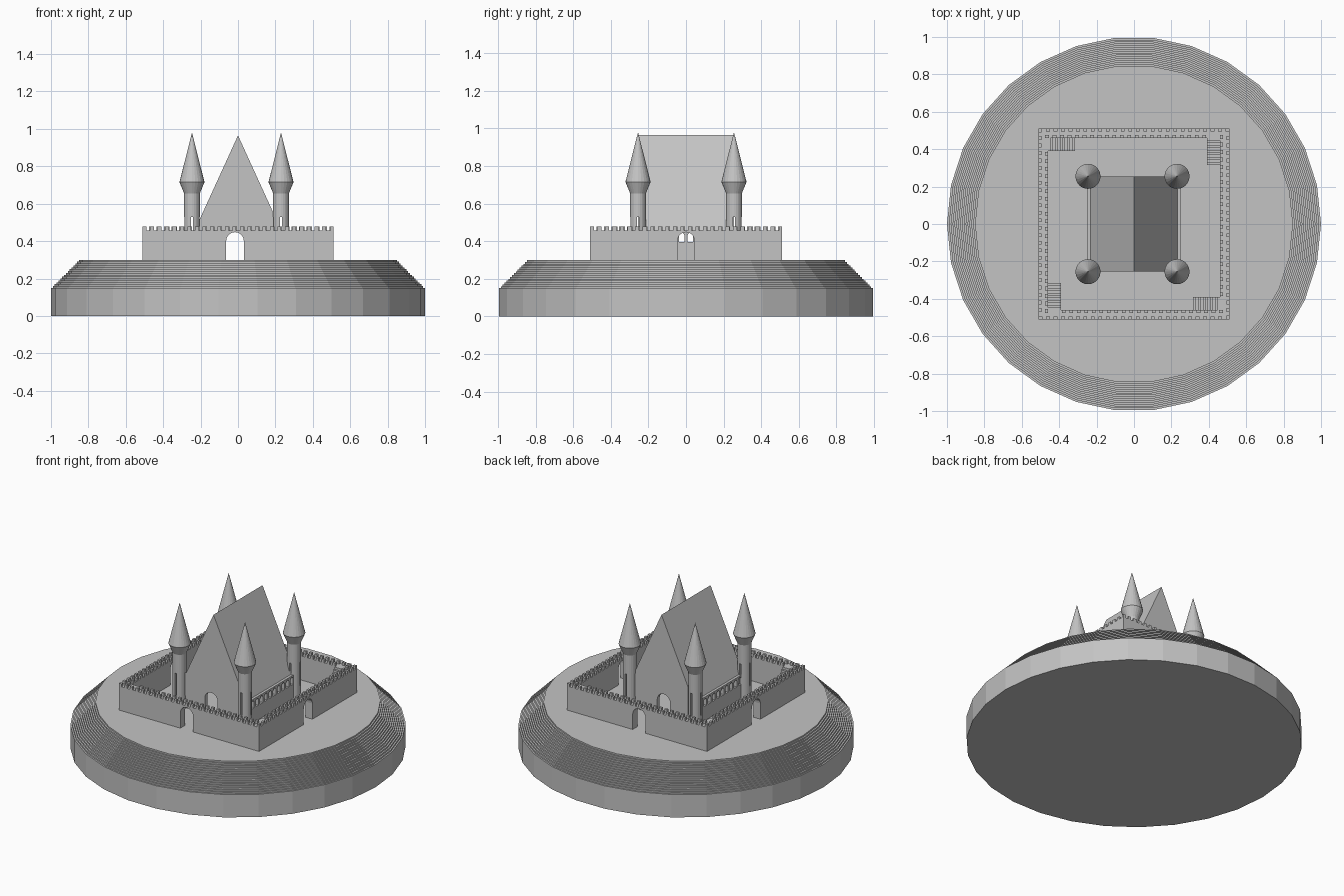
import bpy, bmesh, math
from mathutils import Matrix, Vector

cube = bpy.data.objects.get("Cube")
if cube:
    bpy.data.objects.remove(cube, do_unlink=True)

stone = bpy.data.materials.new("grey stone")
stone.use_nodes = True
GREY = (0.55, 0.55, 0.55, 1)
stone.diffuse_color = GREY
stone.node_tree.nodes["Principled BSDF"].inputs["Base Color"].default_value = GREY

GROUND, WALK = 0.30, 0.458
HALF, INNER, PARAPET = 0.51, 0.46, 0.015
KEEP_X, KEEP_Y = 0.25, 0.255
DOOR_X = -0.016


def turn(k):
    return Matrix.Rotation(k * math.pi / 2, 4, "Z")


def finish(name, bm):
    bmesh.ops.recalc_face_normals(bm, faces=bm.faces)
    mesh = bpy.data.meshes.new(name)
    bm.to_mesh(mesh)
    bm.free()
    mesh.materials.append(stone)
    obj = bpy.data.objects.new(name, mesh)
    bpy.context.collection.objects.link(obj)
    return obj


def lathe(name, profile, sides, phase=0.0, closed=False, scale=(1, 1, 1)):
    """Spin (radius, z) points around z."""
    bm = bmesh.new()
    rings = []
    for i in range(sides):
        a = phase + math.tau * i / sides
        rings.append([bm.verts.new((r * math.cos(a), r * math.sin(a), z)) for r, z in profile])
    n = len(profile)
    for i in range(sides):
        a, b = rings[i], rings[(i + 1) % sides]
        for j in range(n if closed else n - 1):
            k = (j + 1) % n
            bm.faces.new((a[j], b[j], b[k], a[k]))
    bmesh.ops.remove_doubles(bm, verts=bm.verts, dist=1e-5)
    bmesh.ops.scale(bm, vec=scale, verts=bm.verts)
    return finish(name, bm)


def add_prism(bm, points, y0, y1, matrix=Matrix()):
    """Extrude an (x, z) outline from y0 to y1."""
    front = [bm.verts.new(matrix @ Vector((x, y0, z))) for x, z in points]
    back = [bm.verts.new(matrix @ Vector((x, y1, z))) for x, z in points]
    bm.faces.new(front)
    bm.faces.new(back[::-1])
    for i in range(len(points)):
        j = (i + 1) % len(points)
        bm.faces.new((front[i], back[i], back[j], front[j]))


def box(x0, x1, z0, z1):
    return [(x0, z0), (x1, z0), (x1, z1), (x0, z1)]


def arch(cx, half, z0, top, steps=10):
    spring = top - half
    curve = [(cx + half * math.cos(math.pi * i / steps),
              spring + half * math.sin(math.pi * i / steps)) for i in range(steps + 1)]
    return [(cx + half, z0)] + curve + [(cx - half, z0)]


def cut(target, outlines, reach, matrix=Matrix()):
    """Cut straight openings through a part."""
    bm = bmesh.new()
    for outline in outlines:
        add_prism(bm, outline, -reach, reach, matrix)
    cutter = finish("opening_cutter", bm)
    cutter.hide_render = True
    mod = target.modifiers.new("opening", "BOOLEAN")
    mod.operation, mod.solver, mod.object = "DIFFERENCE", "EXACT", cutter
    bpy.context.view_layer.objects.active = target
    bpy.ops.object.modifier_apply(modifier=mod.name)
    bpy.data.objects.remove(cutter, do_unlink=True)


# Round mound: plain rim, then fine terraces up to the courtyard
STEPS, STEP = 15, 0.01
profile = [(0, 0), (1, 0)]
for i in range(STEPS):
    z = GROUND - (STEPS - i) * STEP
    profile += [(1 - i * STEP, z), (1 - (i + 1) * STEP, z)]
profile += [(1 - STEPS * STEP, GROUND), (0, GROUND)]
lathe("terraced_mound", profile, 30)

# Curtain wall with an arched gate in each side
root2 = math.sqrt(2)
wall = lathe("curtain_wall", [(x * root2, z) for x, z in box(INNER, HALF, GROUND, WALK)],
             4, math.pi / 4, closed=True)
cut(wall, [arch(DOOR_X, 0.047, GROUND - 0.02, 0.448)], 0.7)
cut(wall, [arch(0, 0.045, GROUND - 0.02, 0.448)], 0.7, turn(1))

# Merlons: outer row all round, inner row open at each stair head
bm = bmesh.new()
PITCH, TOOTH, TOP = 0.04, 0.02, 0.477
for k in range(4):
    for i in range(25):
        y = -HALF + i * PITCH
        add_prism(bm, box(HALF - PARAPET, HALF, WALK, TOP), y, y + TOOTH, turn(k))
    for i in range(22):
        y = -0.385 + i * PITCH
        add_prism(bm, box(INNER, INNER + PARAPET, WALK, TOP), y, y + TOOTH, turn(k))
finish("merlons", bm)

# One staircase in each corner, climbing to the wall walk
bm = bmesh.new()
COUNT, START = 11, 0.315
outline = [(INNER, GROUND), (START, GROUND)]
for i in range(COUNT):
    z = GROUND + (WALK - GROUND) * (i + 1) / COUNT
    for j in (i, i + 1):
        outline.append((START + (INNER - START) * j / COUNT, z))
for k in range(4):
    add_prism(bm, outline, -INNER, -0.39, turn(k))
finish("corner_stairs", bm)

# Keep walls: door front and back, row of arched windows on the sides
EAVE = 0.455
keep = lathe("keep_walls", [(x * root2, z) for x, z in box(0.9, 1, GROUND, EAVE)],
             4, math.pi / 4, closed=True, scale=(KEEP_X, KEEP_Y, 1))
cut(keep, [arch(DOOR_X, 0.047, GROUND - 0.02, 0.448)], 0.4)
cut(keep, [arch((i - 4.5) * 0.045, 0.014, 0.395, 0.445, 6) for i in range(10)], 0.4, turn(1))

# Steep gabled roof
bm = bmesh.new()
add_prism(bm, [(-0.233, EAVE), (0.233, EAVE), (0, 0.965)], -KEEP_Y, KEEP_Y)
finish("keep_roof", bm)

# Four corner towers with flared heads, spires and arrow slits
for side, x in (("right", -0.246), ("left", 0.23)):
    for end, y in (("front", -KEEP_Y), ("back", KEEP_Y)):
        tower = lathe(f"{end}_{side}_tower",
                      [(0, GROUND), (0.042, GROUND), (0.042, 0.655), (0.067, 0.715), (0, 0.98)], 24)
        for k in range(2):
            cut(tower, [box(-0.005, 0.005, 0.38, 0.53)], 0.1, turn(k))
        tower.location = (x, y, 0)
